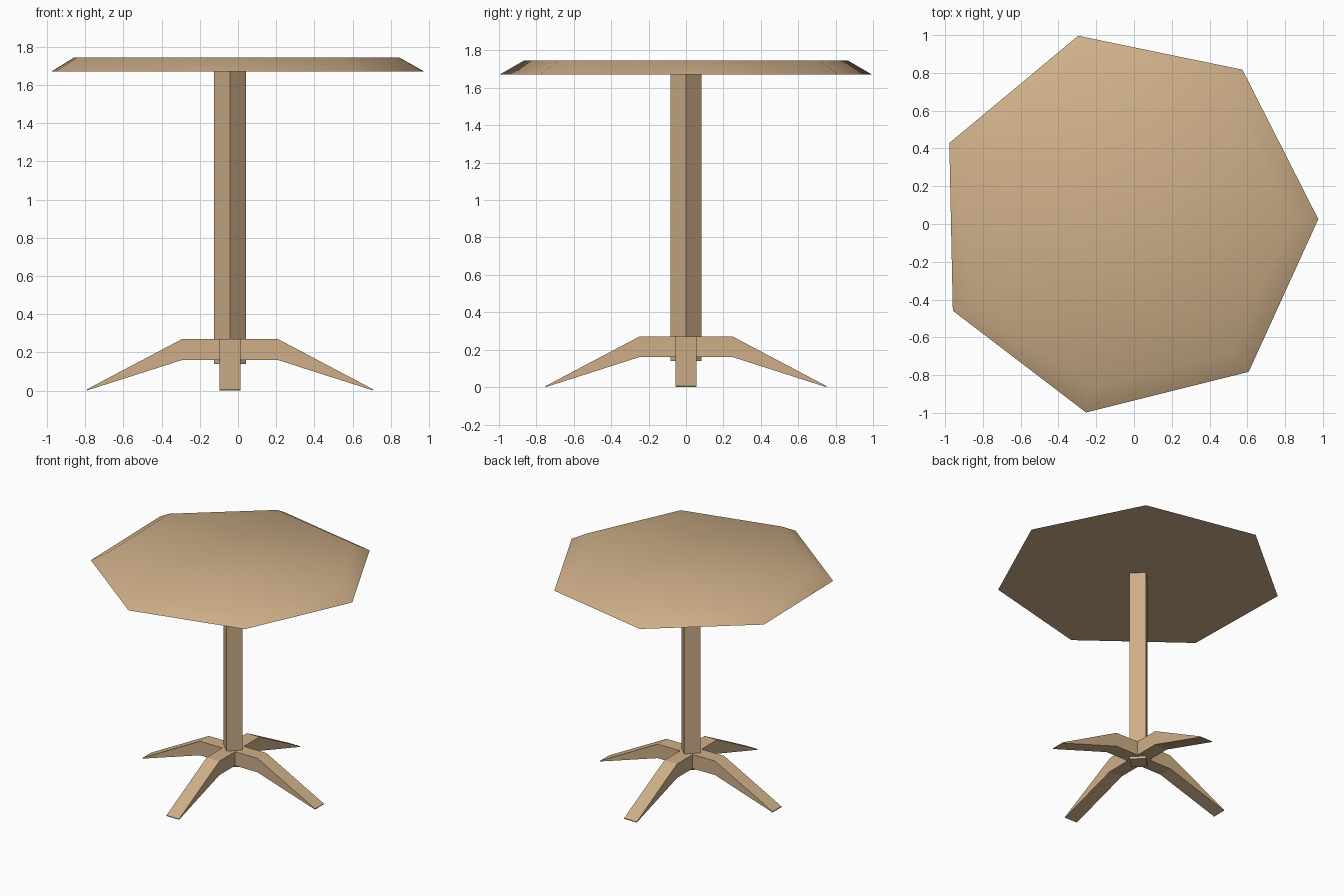
import bpy, bmesh
from math import cos, sin, radians, pi
from mathutils import Matrix, Vector

cube = bpy.data.objects.get("Cube")
if cube:
    bpy.data.objects.remove(cube, do_unlink=True)

# Single wood colour
WOOD = (0.62, 0.43, 0.25, 1.0)
wood = bpy.data.materials.new("tan_wood")
wood.use_nodes = True
wood.diffuse_color = WOOD
wood.node_tree.nodes["Principled BSDF"].inputs["Base Color"].default_value = WOOD

AXIS_X = -0.042   # the table's centre line


def add_object(name, bm, offset=(0, 0, 0)):
    bmesh.ops.remove_doubles(bm, verts=bm.verts, dist=0.0005)
    bmesh.ops.recalc_face_normals(bm, faces=bm.faces)
    mesh = bpy.data.meshes.new(name)
    bm.to_mesh(mesh)
    bm.free()
    mesh.materials.append(wood)
    obj = bpy.data.objects.new(name, mesh)
    obj.location = offset
    bpy.context.collection.objects.link(obj)
    return obj


def frustum(sides, bottom, top, z0, z1, turn):
    """Capped regular prism or frustum; bottom and top are corner radii."""
    bm = bmesh.new()
    rings = []
    for r, z in ((bottom, z0), (top, z1)):
        angles = [turn + 2 * pi * i / sides for i in range(sides)]
        rings.append([bm.verts.new((r * cos(a), r * sin(a), z)) for a in angles])
    low, high = rings
    for i in range(sides):
        j = (i + 1) % sides
        bm.faces.new((low[i], low[j], high[j], high[i]))
    bm.faces.new(low[::-1])
    bm.faces.new(high)
    return bm


# Seven-sided top with a softly shaded sloping rim
table_top = add_object("table_top",
                       frustum(7, 1.023, 0.89, 1.67, 1.745, radians(1.2)),
                       (-0.047, 0.004, 0))
bpy.ops.object.select_all(action='DESELECT')
table_top.select_set(True)
bpy.context.view_layer.objects.active = table_top
bpy.ops.object.shade_smooth_by_angle(angle=radians(50))

# Square column standing corner-on to the front
add_object("column", frustum(4, 0.083, 0.083, 0.14, 1.67, 0), (AXIS_X, 0, 0))

# Four bent, tapering legs joined by mitres at the centre
HALF = 0.055
STATIONS = [(HALF, 0.16, 0.27), (0.25, 0.16, 0.27), (0.75, 0.0, 0.006)]
bm = bmesh.new()
for k in range(4):
    spin = Matrix.Rotation(k * pi / 2, 3, 'Z')

    def vert(x, y, z):
        return bm.verts.new(spin @ Vector((x, y, z)))

    rings = [[vert(r, -HALF, lo), vert(r, HALF, lo), vert(r, HALF, hi), vert(r, -HALF, hi)]
             for r, lo, hi in STATIONS]
    for a, b in zip(rings, rings[1:]):
        for i in range(4):
            j = (i + 1) % 4
            bm.faces.new((a[i], a[j], b[j], b[i]))
    bm.faces.new(rings[-1])
    # wedge of the hub belonging to this leg
    root = rings[0]
    bm.faces.new((vert(0, 0, 0.27), root[3], root[2]))
    bm.faces.new((vert(0, 0, 0.16), root[1], root[0]))
add_object("legs", bm, (AXIS_X, 0, 0))
